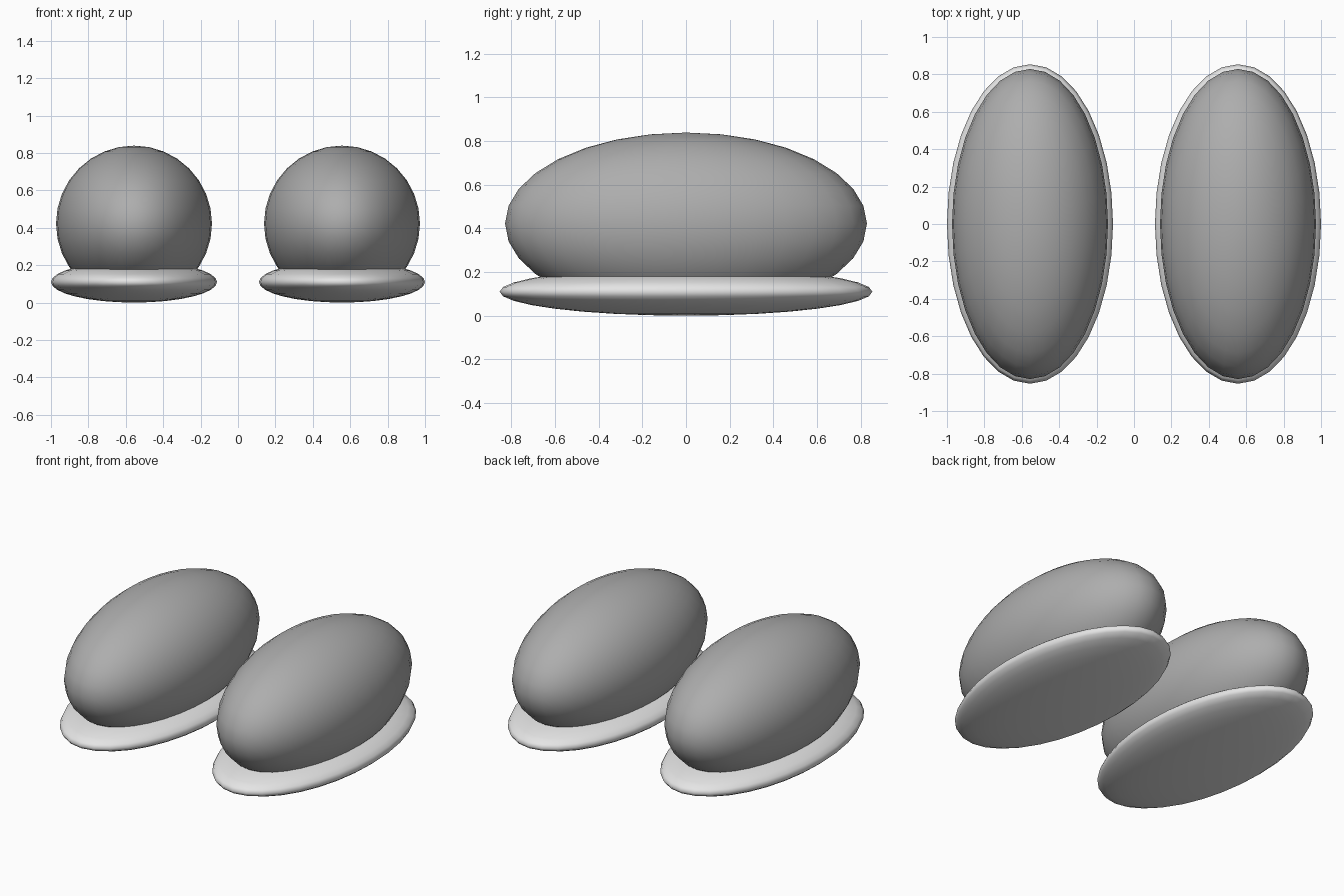
import bpy

cube = bpy.data.objects.get("Cube")
if cube:
    bpy.data.objects.remove(cube, do_unlink=True)


def make_material(name, value):
    mat = bpy.data.materials.new(name)
    mat.use_nodes = True
    colour = (value, value, value, 1)
    mat.diffuse_color = colour
    mat.node_tree.nodes["Principled BSDF"].inputs["Base Color"].default_value = colour
    return mat


def ellipsoid(name, centre, radii, mat):
    bpy.ops.mesh.primitive_uv_sphere_add(segments=32, ring_count=16, radius=1, location=centre)
    obj = bpy.context.object
    obj.name = name
    obj.scale = radii
    bpy.ops.object.transform_apply(location=False, rotation=False, scale=True)
    bpy.ops.object.shade_smooth()
    obj.data.materials.append(mat)
    return obj


upper_grey = make_material("mid grey", 0.42)
sole_grey = make_material("light grey", 0.78)

# A matching pair: rounded upper resting in a flattened sole
for side, sign in (("left", 1), ("right", -1)):
    x = sign * 0.556
    ellipsoid(side + "_shoe_upper", (x, 0, 0.422), (0.417, 0.829, 0.417), upper_grey)
    ellipsoid(side + "_shoe_sole", (x, 0, 0.11), (0.444, 0.854, 0.11), sole_grey)
